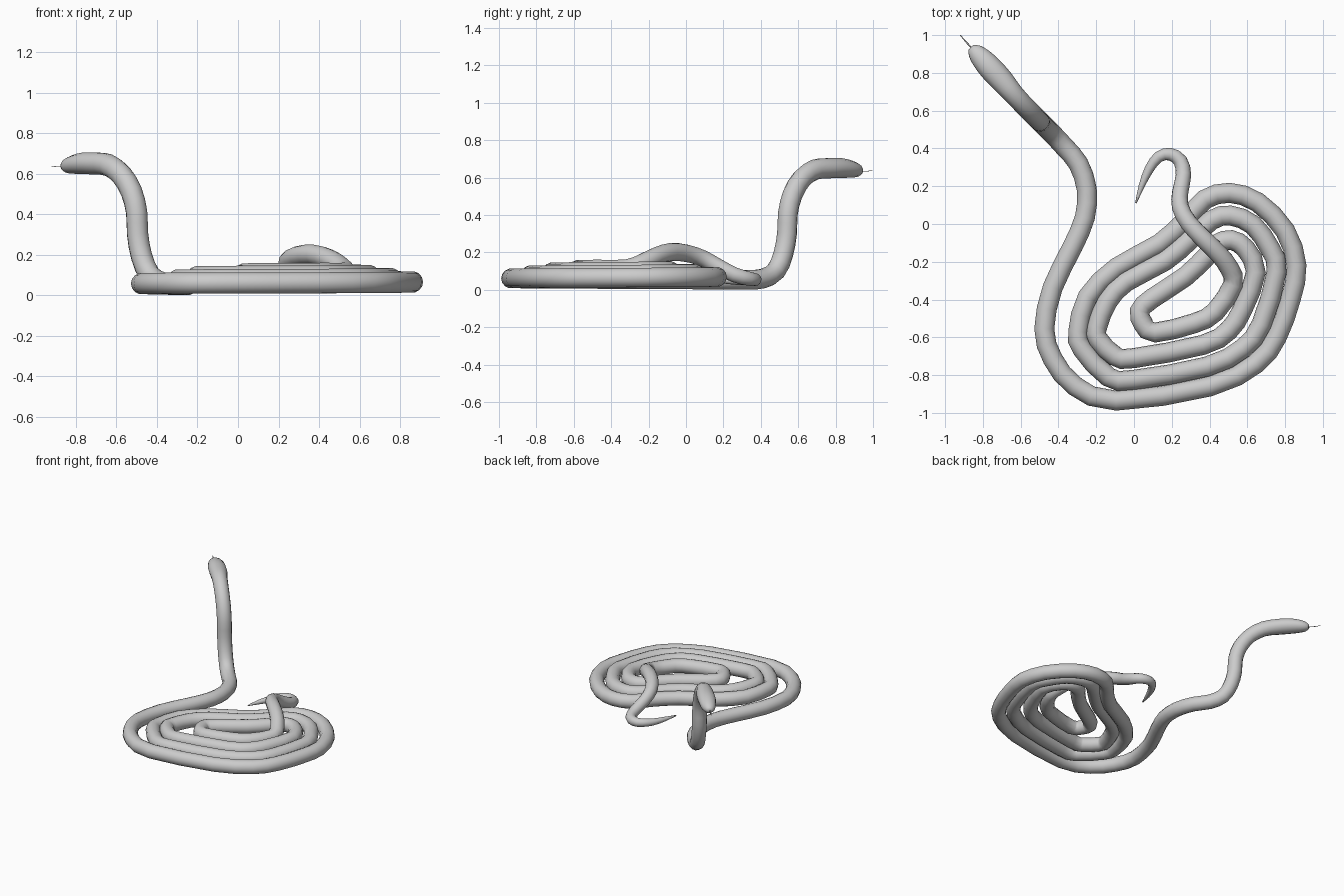
import bpy, bmesh, math
from mathutils import Vector

R = 0.053      # body radius
SIDES = 14

# Tail, from the tip, crossing over the coil: x, y, z, radius
tail = [(.01, .11, .05, .004), (.04, .2, .05, .016), (.08, .29, .05, .025),
        (.13, .355, .055, .03), (.19, .37, .055, .034), (.245, .335, .06, .038),
        (.262, .26, .08, .041), (.245, .17, .125, .043), (.245, .09, .168, .045),
        (.29, .005, .195, .047), (.37, -.08, .202, .049), (.45, -.16, .178, .05),
        (.505, -.235, .14, .052)]

# Coil, from the inside out: x, y (height ramps down evenly)
coil = [(.525, -.32), (.43, -.465), (.32, -.525), (.11, -.575), (.05, -.53), (.03, -.46),
        (.095, -.395), (.27, -.28), (.39, -.165), (.44, -.105), (.515, -.085), (.59, -.13),
        (.645, -.255), (.575, -.45), (.5, -.565), (.365, -.64), (0, -.71), (-.1, -.7),
        (-.19, -.61), (-.195, -.545), (-.14, -.41), (-.04, -.305), (.165, -.195),
        (.295, -.085), (.41, .02), (.51, .045), (.63, -.005), (.72, -.13), (.755, -.25),
        (.675, -.53), (.575, -.66), (.385, -.755), (0, -.825), (-.135, -.81), (-.275, -.66),
        (-.295, -.57), (-.245, -.385), (-.09, -.23), (.135, -.105), (.28, .025),
        (.375, .13), (.505, .165), (.655, .115), (.8, -.035), (.86, -.22), (.83, -.395),
        (.755, -.6), (.645, -.74), (.4, -.86), (-.095, -.935), (-.31, -.86),
        (-.43, -.715), (-.475, -.555), (-.43, -.335), (-.325, -.12), (-.26, .035)]

# Raised neck and head: x, y, z, half width, half height
neck = [(-.25, .185, .053, R, R), (-.295, .32, .053, R, R), (-.37, .41, .06, R, R),
        (-.435, .48, .1, R, R), (-.475, .52, .19, R, R), (-.495, .54, .3, R, R),
        (-.5, .545, .41, R, R), (-.525, .57, .51, R, .054), (-.575, .62, .595, R, .054),
        (-.64, .69, .643, .055, .055), (-.7, .76, .65, .063, .055),
        (-.76, .825, .651, .064, .054), (-.81, .88, .645, .056, .046),
        (-.845, .917, .638, .04, .034), (-.862, .935, .635, .018, .016)]


def catmull(pts, steps):
    """Smooth path through rows of any width."""
    out = []
    for i in range(len(pts) - 1):
        a, b, c, d = (pts[min(max(i + k, 0), len(pts) - 1)] for k in (-1, 0, 1, 2))
        for s in range(steps):
            t = s / steps
            out.append([0.5 * (2 * q + (r - p) * t + (2 * p - 5 * q + 4 * r - u) * t * t
                               + (3 * q - p - 3 * r + u) * t ** 3)
                        for p, q, r, u in zip(a, b, c, d)])
    return out + [list(pts[-1])]


def sweep(name, rows, sides):
    """Elliptical tube along rows of x, y, z, half width, half height."""
    bm = bmesh.new()
    pos = [Vector(r[:3]) for r in rows]
    up, rings = Vector((0, 0, 1)), []
    for i, r in enumerate(rows):
        t = (pos[min(i + 1, len(pos) - 1)] - pos[max(i - 1, 0)]).normalized()
        up = (up - t * up.dot(t)).normalized()
        side = t.cross(up)
        rings.append([bm.verts.new(pos[i] + side * r[3] * math.cos(a) + up * r[4] * math.sin(a))
                      for a in (2 * math.pi * k / sides for k in range(sides))])
    for a, b in zip(rings, rings[1:]):
        for k in range(sides):
            n = (k + 1) % sides
            bm.faces.new((a[k], a[n], b[n], b[k]))
    bm.faces.new(rings[0])
    bm.faces.new(rings[-1])
    bmesh.ops.recalc_face_normals(bm, faces=bm.faces)
    for f in bm.faces:
        f.smooth = True
    me = bpy.data.meshes.new(name)
    bm.to_mesh(me)
    bm.free()
    ob = bpy.data.objects.new(name, me)
    bpy.context.collection.objects.link(ob)
    return ob


# Snake body, swept from head to tail in one piece
n = len(coil) - 1
path = [(x, y, z, r, r) for x, y, z, r in tail]
path += [(x, y, .11 - .055 * i / n, R, R) for i, (x, y) in enumerate(coil)]
path += neck
sweep("snake_body", catmull(path, 2)[::-1], SIDES)

# Tongue
sweep("tongue", [(-.84, .91, .634, .004, .003), (-.89, .965, .634, .004, .002),
                 (-.92, 1.0, .638, .002, .001)], 6)
